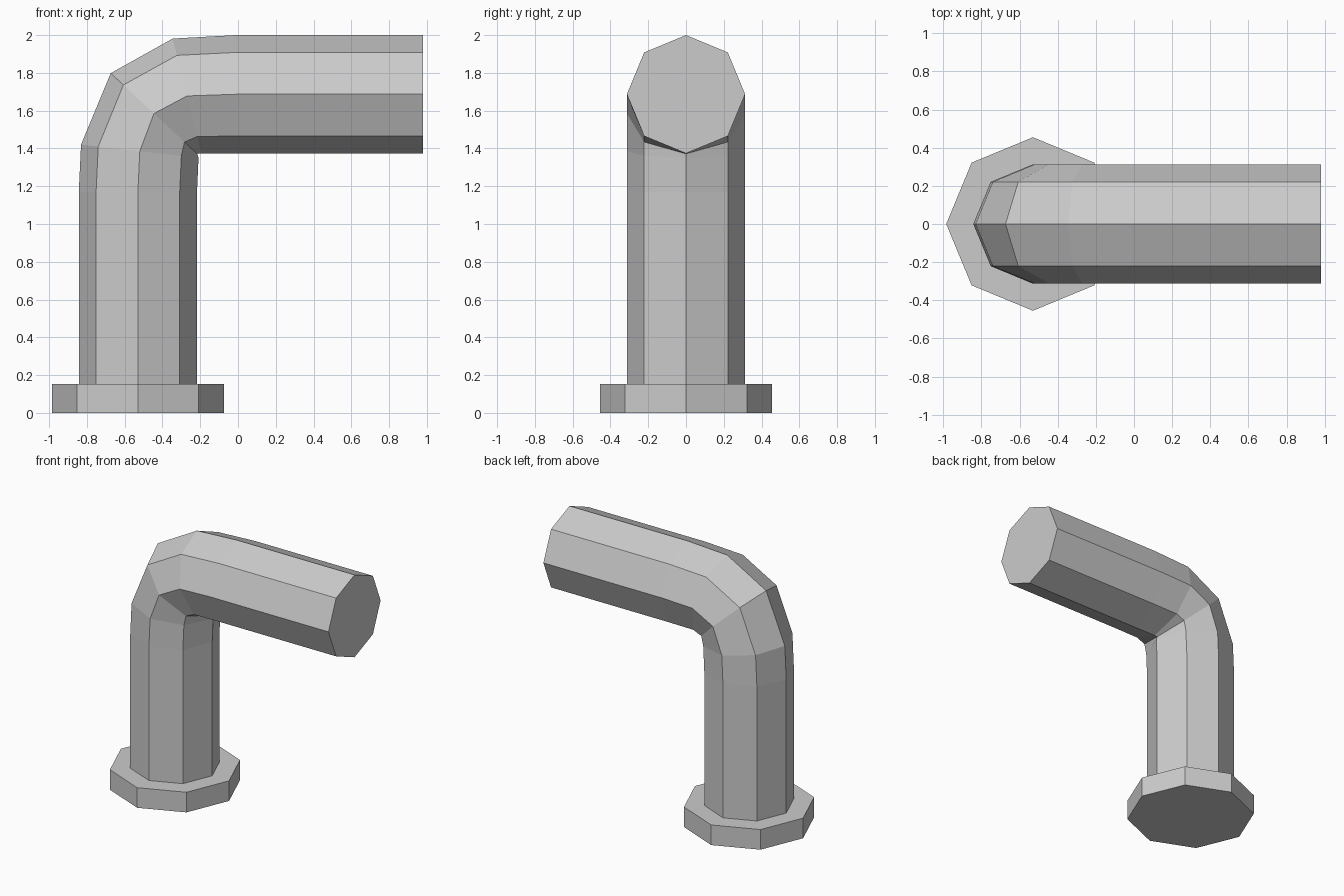
import bpy, bmesh
from math import sin, cos, pi, radians

if "Cube" in bpy.data.objects:
    bpy.data.objects.remove(bpy.data.objects["Cube"])

SIDES = 8


def sweep(name, rings):
    """Capped octagonal tube; each ring is (x, z, tilt in degrees, radius)."""
    bm = bmesh.new()
    loops = []
    for x, z, tilt, r in rings:
        t = radians(tilt)
        loop = []
        for i in range(SIDES):
            a = 2 * pi * i / SIDES
            u, v = r * cos(a), r * sin(a)
            loop.append(bm.verts.new((x + u * cos(t), v, z - u * sin(t))))
        loops.append(loop)
    for a, b in zip(loops, loops[1:]):
        for i in range(SIDES):
            j = (i + 1) % SIDES
            bm.faces.new((a[i], a[j], b[j], b[i]))
    bm.faces.new(loops[0][::-1])
    bm.faces.new(loops[-1])
    bmesh.ops.recalc_face_normals(bm, faces=bm.faces)
    mesh = bpy.data.meshes.new(name)
    bm.to_mesh(mesh)
    bm.free()
    obj = bpy.data.objects.new(name, mesh)
    bpy.context.collection.objects.link(obj)
    return obj


R = 0.313          # pipe radius
FLANGE_R = 0.455   # flange radius
X = -0.53          # axis of the upright
TOP = 1.687        # axis height of the horizontal run

# Flange, upright, elbow and horizontal run as one continuous pipe
sweep("elbow_pipe", [
    (X, 0.0, 0, FLANGE_R),
    (X, 0.153, 0, FLANGE_R),
    (X, 0.153, 0, R),
    (X, 1.17, 0, R),
    (-0.52, 1.385, 6.5, R),
    (-0.445, 1.585, 43, R),
    (-0.27, 1.678, 76, R),
    (-0.01, TOP, 90, R),
    (0.98, TOP, 90, R),
])
